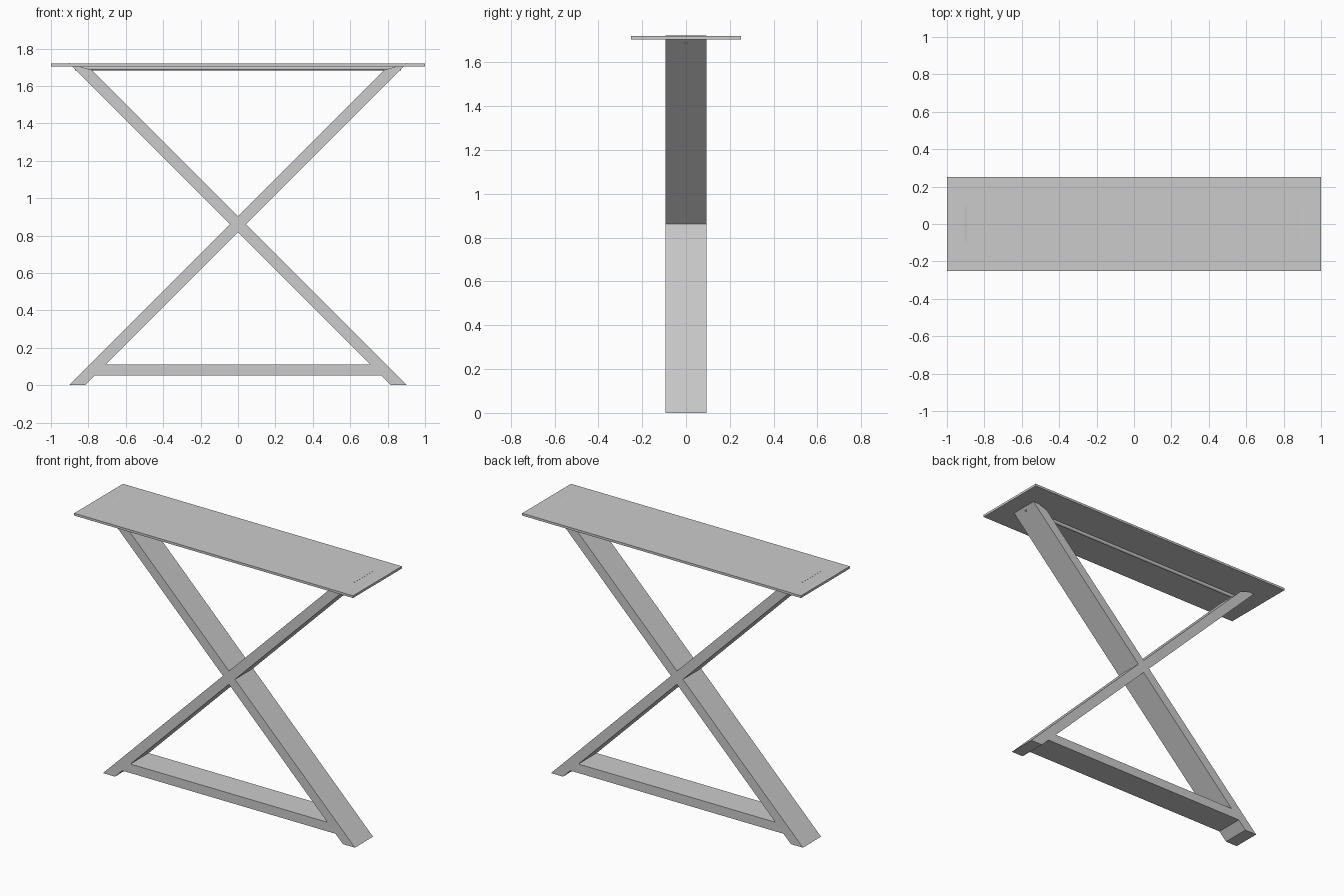
import bpy, bmesh, math

if "Cube" in bpy.data.objects:
    bpy.data.objects.remove(bpy.data.objects["Cube"])


def make_object(name, bm):
    bmesh.ops.recalc_face_normals(bm, faces=bm.faces[:])
    mesh = bpy.data.meshes.new(name)
    bm.to_mesh(mesh)
    bm.free()
    obj = bpy.data.objects.new(name, mesh)
    bpy.context.collection.objects.link(obj)
    return obj


# Crossed legs with lower stretcher: left half profile, extruded and mirrored
DEPTH = 0.186
half = [(0, 0.053), (-0.765, 0.053), (-0.818, 0), (-0.904, 0),
        (-0.043, 0.861), (-0.904, 1.722), (-0.781, 1.685),
        (0, 0.904), (0, 0.818), (-0.706, 0.112), (0, 0.112)]
bm = bmesh.new()
face = bm.faces.new([bm.verts.new((x, -DEPTH / 2, z)) for x, z in half])
res = bmesh.ops.extrude_face_region(bm, geom=[face], use_keep_orig=True)
bmesh.ops.translate(bm, vec=(0, DEPTH, 0),
                    verts=[g for g in res["geom"] if isinstance(g, bmesh.types.BMVert)])
bmesh.ops.recalc_face_normals(bm, faces=bm.faces[:])
# open the centre seam before mirroring
seam = [f for f in bm.faces if all(abs(v.co.x) < 1e-5 for v in f.verts)]
bmesh.ops.delete(bm, geom=seam, context="FACES_ONLY")
frame = make_object("crossed_leg_frame", bm)
mirror = frame.modifiers.new("mirror", "MIRROR")
mirror.use_clip = True

# Table top
bpy.ops.mesh.primitive_cube_add(size=1, location=(0, 0, 1.712))
top = bpy.context.object
top.name = "table_top"
top.scale = (2, 0.5, 0.015)

# Thin rod under the top, its ends just showing through the legs
bpy.ops.mesh.primitive_cylinder_add(vertices=24, radius=0.011, depth=1.744,
                                    location=(0, 0, 1.695),
                                    rotation=(0, math.pi / 2, 0))
rod = bpy.context.object
rod.name = "upper_rod"
bpy.ops.object.shade_smooth_by_angle()
